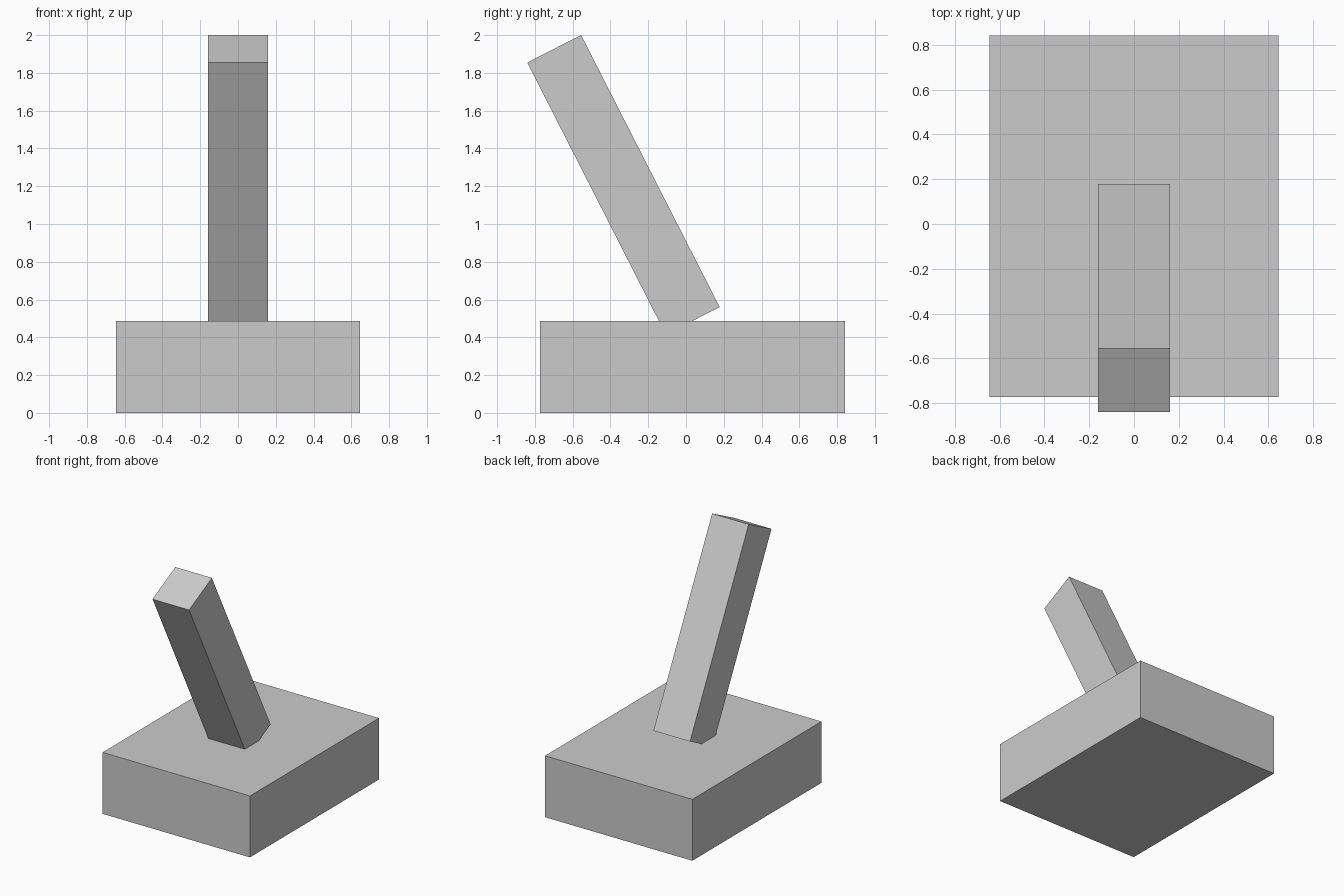
import bpy
from math import radians

if "Cube" in bpy.data.objects:
    bpy.data.objects.remove(bpy.data.objects["Cube"])


def box(name, size, centre, tilt=0.0):
    bpy.ops.mesh.primitive_cube_add(size=1, location=centre)
    obj = bpy.context.object
    obj.name = name
    obj.scale = size
    bpy.ops.object.transform_apply(location=False, rotation=False, scale=True)
    obj.rotation_euler.x = radians(tilt)
    return obj


# Block base, set slightly towards the back
box("base", (1.29, 1.614, 0.486), (0, 0.035, 0.243))

# Square lever leaning to the front, its lower end sunk into the base
box("lever", (0.32, 0.32, 1.616), (0, -0.331, 1.2075), tilt=27)
